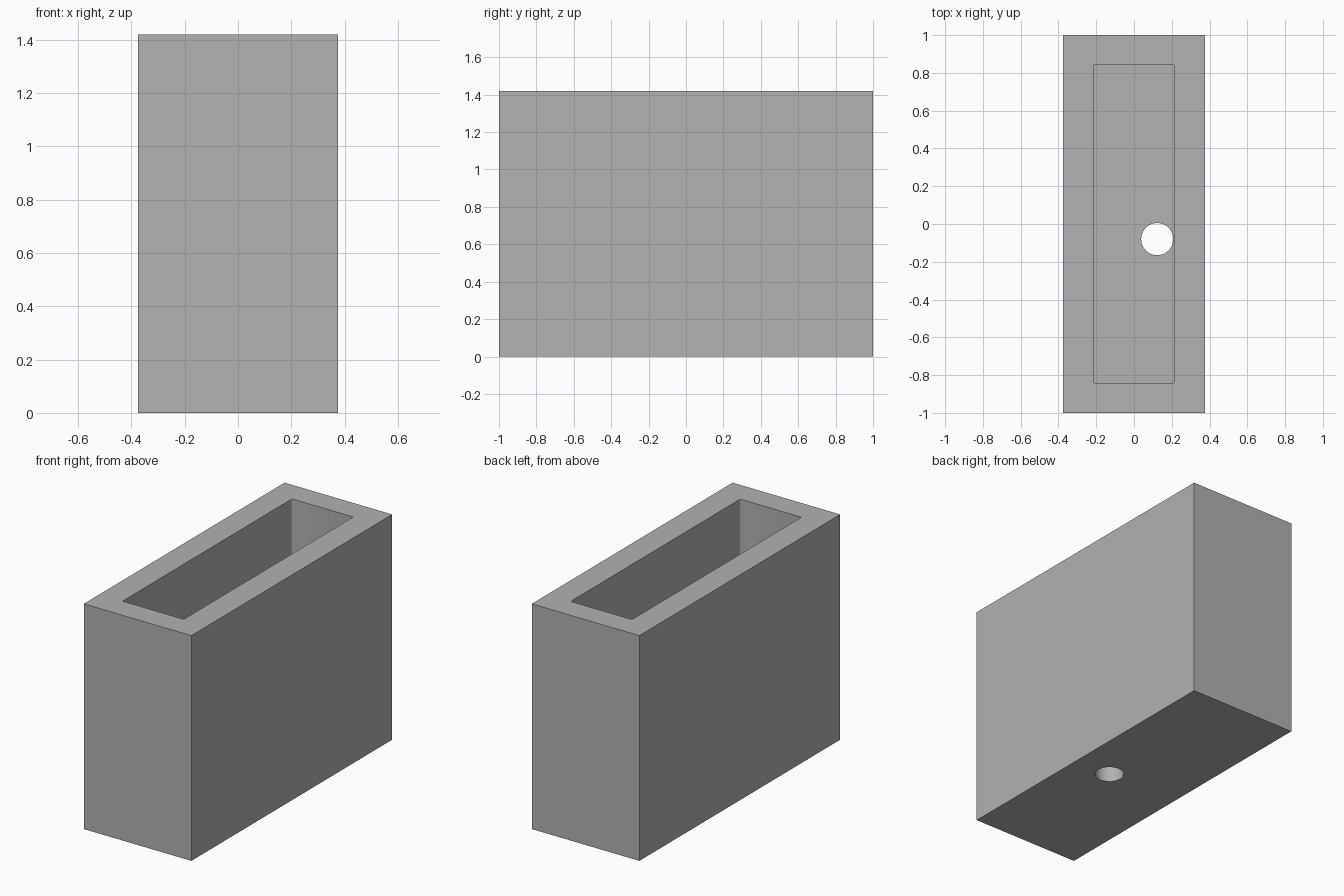
import bpy
import bmesh
from mathutils import Matrix, Vector

default_cube = bpy.data.objects.get("Cube")
if default_cube:
    bpy.data.objects.remove(default_cube, do_unlink=True)

HEIGHT = 1.42
FLOOR = 0.16

# Plain grey material
grey = bpy.data.materials.new("plain_grey")
grey.use_nodes = True
colour = (0.445, 0.445, 0.445, 1)
grey.diffuse_color = colour
grey.node_tree.nodes["Principled BSDF"].inputs["Base Color"].default_value = colour


def add_object(name, bm):
    mesh = bpy.data.meshes.new(name)
    bm.to_mesh(mesh)
    bm.free()
    mesh.materials.append(grey)
    obj = bpy.data.objects.new(name, mesh)
    bpy.context.collection.objects.link(obj)
    return obj


def box(name, low, high, corner=0):
    low, high = Vector(low), Vector(high)
    bm = bmesh.new()
    bmesh.ops.create_cube(bm, size=1, matrix=Matrix.LocRotScale(
        (low + high) / 2, None, high - low))
    if corner:
        uprights = [e for e in bm.edges
                    if abs(e.verts[0].co.z - e.verts[1].co.z) > 0.1]
        bmesh.ops.bevel(bm, geom=uprights, offset=corner, segments=3,
                        profile=0.5, affect='EDGES')
    return add_object(name, bm)


# Outer block
trough = box("trough", (-0.375, -1, 0), (0.375, 1, HEIGHT))

# Cavity open at the top, with slightly eased corners
cavity = box("cavity_cutter", (-0.215, -0.843, FLOOR),
             (0.212, 0.845, HEIGHT + 0.2), corner=0.008)

# Round drain hole through the floor
bm = bmesh.new()
bmesh.ops.create_cone(bm, cap_ends=True, segments=48, radius1=0.085,
                      radius2=0.085, depth=FLOOR * 3,
                      matrix=Matrix.Translation((0.123, -0.08, FLOOR / 2)))
drain = add_object("drain_cutter", bm)

# Cut both openings
for cutter in (cavity, drain):
    cutter.hide_render = True
    cutter.hide_viewport = False
    cut = trough.modifiers.new(cutter.name, 'BOOLEAN')
    cut.operation = 'DIFFERENCE'
    cut.solver = 'EXACT'
    cut.object = cutter

bpy.context.view_layer.objects.active = trough
trough.select_set(True)
for cutter in (cavity, drain):
    bpy.ops.object.modifier_apply(modifier=cutter.name)
    bpy.data.objects.remove(cutter, do_unlink=True)

# Smooth the round drain, keep the box edges sharp
bpy.ops.object.shade_smooth_by_angle(angle=0.6)
